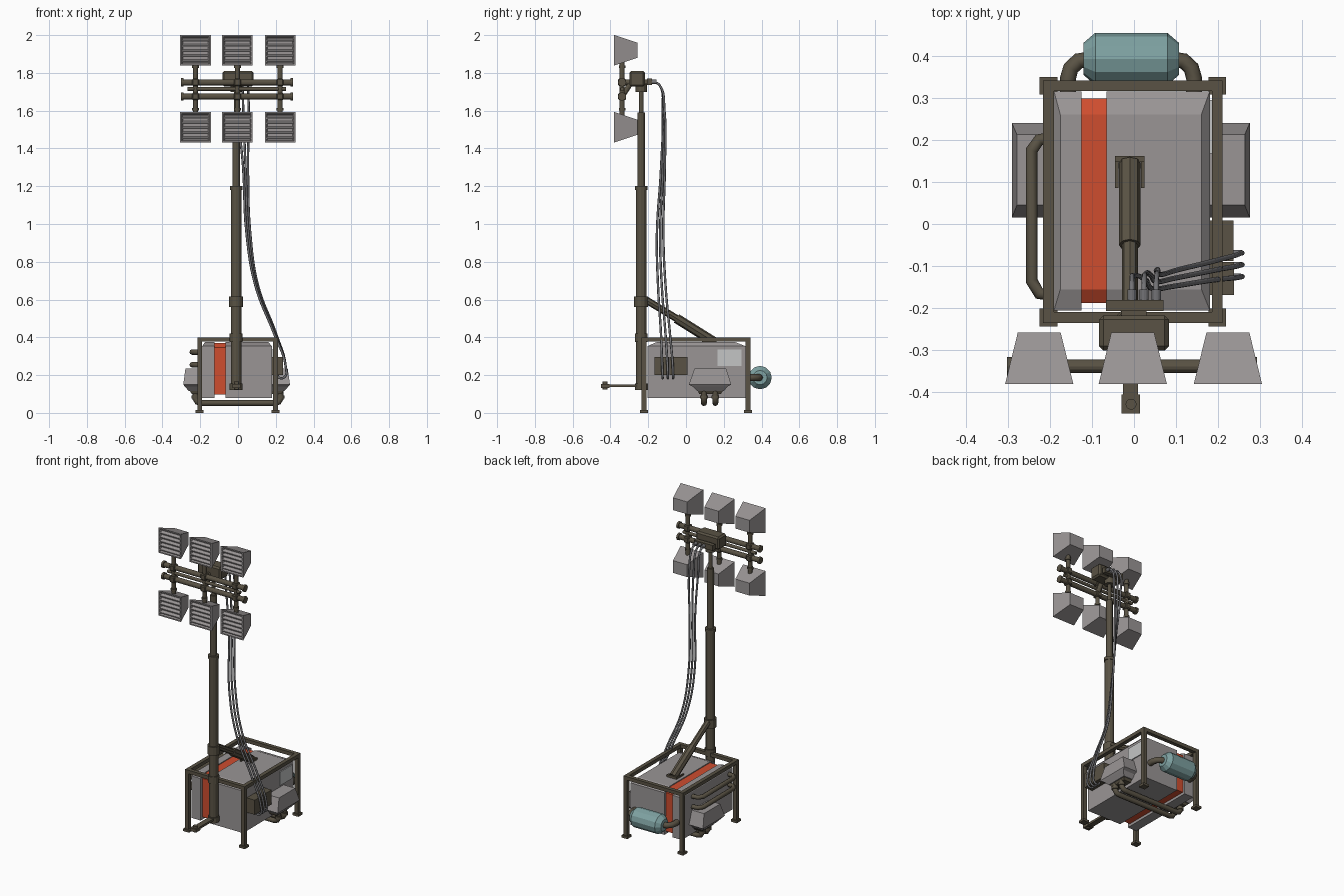
import bpy, bmesh
from mathutils import Vector, Matrix

if "Cube" in bpy.data.objects:
    bpy.data.objects.remove(bpy.data.objects["Cube"], do_unlink=True)


def material(name, rgb):
    m = bpy.data.materials.new(name)
    m.use_nodes = True
    m.diffuse_color = (*rgb, 1)
    m.node_tree.nodes["Principled BSDF"].inputs["Base Color"].default_value = (*rgb, 1)
    return m


FRAME = material("dark olive metal", (0.10, 0.085, 0.058))
GREY = material("grey panel", (0.32, 0.30, 0.30))
ORANGE = material("orange stripe", (0.62, 0.075, 0.028))
TEAL = material("teal tank", (0.21, 0.36, 0.36))
PALE = material("pale plate", (0.55, 0.56, 0.56))
CABLE = material("cable grey", (0.17, 0.17, 0.18))


def finish(name, mesh, mat):
    mesh.materials.clear()
    mesh.materials.append(mat)
    obj = bpy.data.objects.new(name, mesh)
    bpy.context.collection.objects.link(obj)
    return obj


def from_bmesh(name, bm, mat):
    bmesh.ops.recalc_face_normals(bm, faces=bm.faces)
    mesh = bpy.data.meshes.new(name)
    bm.to_mesh(mesh)
    bm.free()
    return finish(name, mesh, mat)


def loft(name, rings, mat, place=Matrix()):
    """Closed solid through rectangles given as (x0, x1, y0, y1, z)."""
    bm = bmesh.new()
    loops = []
    for x0, x1, y0, y1, z in rings:
        corners = ((x0, y0), (x1, y0), (x1, y1), (x0, y1))
        loops.append([bm.verts.new(place @ Vector((x, y, z))) for x, y in corners])
    for a, b in zip(loops, loops[1:]):
        for i in range(4):
            j = (i + 1) % 4
            bm.faces.new((a[i], a[j], b[j], b[i]))
    bm.faces.new(loops[0][::-1])
    bm.faces.new(loops[-1])
    return from_bmesh(name, bm, mat)


def box(name, x0, x1, y0, y1, z0, z1, mat=FRAME, bevel=0.0):
    obj = loft(name, [(x0, x1, y0, y1, z0), (x0, x1, y0, y1, z1)], mat)
    if bevel:
        mod = obj.modifiers.new("bevel", "BEVEL")
        mod.width = bevel
        mod.segments = 1
    return obj


def rod(name, a, b, r, mat=FRAME, sides=12, r2=None):
    a, b = Vector(a), Vector(b)
    d = b - a
    place = Matrix.Translation((a + b) / 2) @ d.to_track_quat("Z", "Y").to_matrix().to_4x4()
    bm = bmesh.new()
    bmesh.ops.create_cone(bm, cap_ends=True, segments=sides, radius1=r,
                          radius2=r if r2 is None else r2, depth=d.length, matrix=place)
    return from_bmesh(name, bm, mat)


def pipe(name, points, r, mat=FRAME, smooth=False):
    curve = bpy.data.curves.new(name, "CURVE")
    curve.dimensions = "3D"
    curve.bevel_depth = r
    curve.bevel_resolution = 2
    curve.use_fill_caps = True
    curve.resolution_u = 6
    s = curve.splines.new("BEZIER" if smooth else "POLY")
    pts = s.bezier_points if smooth else s.points
    pts.add(len(points) - 1)
    for p, co in zip(pts, points):
        if smooth:
            p.co = co
            p.handle_left_type = p.handle_right_type = "AUTO"
        else:
            p.co = (*co, 1)
    tmp = bpy.data.objects.new(name + " path", curve)
    bpy.context.collection.objects.link(tmp)
    dg = bpy.context.evaluated_depsgraph_get()
    mesh = bpy.data.meshes.new_from_object(tmp.evaluated_get(dg))
    bpy.data.objects.remove(tmp, do_unlink=True)
    obj = finish(name, mesh, mat)
    if smooth:
        mesh.shade_smooth()
    return obj


# Generator housing in two halves, with the stripe sunk between them
def housing(name, x0, x1, inner0, inner1, d, mat):
    y0, y1, z0, z1 = -0.205 + d, 0.315 - d, 0.08 + d, 0.375 - d / 3
    loft(name, [(x0, x1, y0, y1, z0), (x0, x1, y0, y1, z1 - 0.022),
                (inner0, inner1, -0.155, 0.26, z1)], mat)


housing("housing_left", -0.19, -0.125, -0.175, -0.125, 0, GREY)
housing("housing_right", -0.065, 0.18, -0.065, 0.16, 0, GREY)
housing("housing_stripe", -0.125, -0.065, -0.125, -0.065, 0.017, ORANGE)

# Roll frame with feet
FX, FY, T = (-0.203, 0.198), (-0.222, 0.328), 0.0125
for x in FX:
    for y in FY:
        box("frame_post", x - T, x + T, y - T, y + T, 0, 0.4)
        box("frame_foot", x - 0.021, x + 0.021, y - 0.021, y + 0.021, 0, 0.015)
    box("frame_side_rail", x - T, x + T, FY[0], FY[1], 0.377, 0.4)
for y in FY:
    box("frame_cross_rail", FX[0], FX[1], y - T, y + T, 0.377, 0.4)

# Side vent hoods
for s, edge in ((1, 0.275), (-1, 0.29)):
    def ring(inner, outer, y0, y1, z):
        a, b = sorted((s * inner, s * outer))
        return (a, b, y0, y1, z)
    loft("vent_hood", [ring(0.17, edge - 0.03, 0.06, 0.2, 0.115),
                       ring(0.17, edge - 0.008, 0.035, 0.22, 0.14),
                       ring(0.17, edge, 0.015, 0.24, 0.15),
                       ring(0.17, edge - 0.012, 0.045, 0.212, 0.235)], GREY)
    loft("vent_base", [ring(0.18, edge - 0.045, 0.07, 0.185, 0.1),
                       ring(0.18, edge - 0.03, 0.06, 0.2, 0.125)], FRAME)

# Pipes running under the housing between the vents
for y in (0.095, 0.155):
    half = [(0.225, y, 0.12), (0.225, y, 0.075), (0.215, y, 0.058), (0.195, y, 0.052)]
    pipe("underside_pipe", half + [(-x, py, z) for x, py, z in reversed(half)], 0.016)
    for x in (-0.225, 0.225):
        rod("pipe_collar", (x, y, 0.075), (x, y, 0.092), 0.021)

# Guard tubes on the plain side
for z in (0.255, 0.322):
    pipe("guard_tube", [(-0.185, -0.17, z), (-0.225, -0.165, z), (-0.243, -0.135, z),
                        (-0.243, 0.175, z), (-0.225, 0.2, z), (-0.185, 0.205, z)], 0.0145)

# Socket boxes and plate on the cable side
box("socket_box_front", 0.17, 0.238, -0.168, -0.09, 0.2, 0.295)
box("socket_box_rear", 0.17, 0.236, -0.088, 0.008, 0.2, 0.295)
box("side_plate", 0.178, 0.186, 0.167, 0.295, 0.247, 0.335, PALE)

# Rear tank and its pipes
rod("rear_tank", (-0.092, 0.392, 0.187), (0.079, 0.392, 0.187), 0.062, TEAL)
rod("tank_cap_left", (-0.092, 0.392, 0.187), (-0.12, 0.392, 0.187), 0.062, TEAL, r2=0.038)
rod("tank_cap_right", (0.079, 0.392, 0.187), (0.107, 0.392, 0.187), 0.062, TEAL, r2=0.038)
for s in (-1, 1):
    pipe("tank_pipe", [(-0.007 + s * x, y, 0.187) for x, y in
                       ((0.1, 0.39), (0.125, 0.387), (0.143, 0.37), (0.15, 0.345), (0.15, 0.305))], 0.019)

# Telescopic mast
MX, MY = -0.01, -0.237
for part, z0, z1, r in (("mast_lower", 0.12, 1.19, 0.028), ("mast_upper", 1.19, 1.59, 0.02),
                        ("mast_tip", 1.59, 1.74, 0.011), ("mast_foot_collar", 0.12, 0.155, 0.034),
                        ("mast_frame_collar", 0.375, 0.42, 0.034), ("mast_brace_collar", 0.56, 0.615, 0.037),
                        ("mast_joint_collar", 1.18, 1.2, 0.033), ("mast_head_collar", 1.7, 1.74, 0.03)):
    rod(part, (MX, MY, z0), (MX, MY, z1), r)

# Tow arm
box("tow_arm", MX - 0.016, MX + 0.02, -0.43, MY, 0.137, 0.151)
box("tow_end", MX - 0.02, MX + 0.024, -0.45, -0.405, 0.132, 0.152)
rod("tow_pin", (-0.007, -0.428, 0.125), (-0.007, -0.428, 0.165), 0.013)

# Diagonal brace
top, mid, low = (MX, -0.21, 0.597), (MX, -0.05, 0.5), (MX, 0.145, 0.378)
rod("brace_thin", top, mid, 0.019, sides=8)
rod("brace_thick", mid, low, 0.026, sides=8)
for x in (-0.045, 0.017):
    box("brace_lug", x, x + 0.008, 0.085, 0.16, 0.36, 0.385)
box("brace_stop", -0.045, 0.025, 0.147, 0.162, 0.36, 0.39)

# Mast head and cable connector
box("head_box", -0.083, 0.083, -0.3, -0.217, 1.727, 1.81, bevel=0.01)
box("connector_bar", -0.066, 0.07, -0.206, -0.18, 1.735, 1.77)
box("connector_link", -0.03, 0.03, -0.22, -0.2, 1.74, 1.765)

# Lamp crossbars
BY = -0.338
for z in (1.675, 1.75):
    rod("crossbar", (-0.295, BY, z), (0.285, BY, z), 0.016)
    for x, d in ((-0.302, 0.014), (0.292, -0.014)):
        rod("crossbar_end", (x, BY, z), (x + d, BY, z), 0.022)
    rod("head_link", (0, BY, z), (0, -0.29, z + (1.75 - z)), 0.014)
rod("thin_crossbar", (-0.268, BY, 1.714), (0.255, BY, 1.714), 0.01)


# Lamps with recessed louvred faces
def lamp(x, z):
    place = Matrix.Translation((x, 0, z)) @ Matrix.Rotation(1.5708, 4, "X")
    loft("lamp_housing", [(-a, a, -b, b, d) for a, b, d in
                          ((0.051, 0.04, 0.258), (0.081, 0.081, 0.38), (0.073, 0.073, 0.38),
                           (0.066, 0.066, 0.36))], GREY, place)
    for i in range(5):
        h = -0.054 + i * 0.027
        loft("lamp_louvre", [(-0.072, 0.072, h, h + 0.006, 0.358),
                             (-0.072, 0.072, h - 0.009, h - 0.003, 0.379)], GREY, place)


for x in (-0.225, -0.003, 0.223):
    rod("lamp_post", (x, BY, 1.57), (x, BY, 1.86), 0.013)
    for z in (1.675, 1.75):
        box("lamp_clamp", x - 0.018, x + 0.018, BY - 0.021, BY + 0.021, z - 0.019, z + 0.019, bevel=0.005)
    for z in (1.6, 1.825):
        rod("lamp_swivel", (x, BY, z), (x, BY, z + 0.014), 0.018)
    lamp(x, 1.92)
    lamp(x, 1.512)

# Hanging cables from the head to the socket boxes
for i, x in enumerate((-0.005, 0.024, 0.053)):
    k = i - 1
    rod("cable_plug", (x, -0.185, 1.753), (x, -0.155, 1.753), 0.011, CABLE)
    pipe("cable", [(x, -0.17, 1.753), (x, -0.14, 1.735), (x + 0.004, -0.119 + k * 0.005, 1.6),
                   (0.04 + k * 0.013, -0.122 + k * 0.01, 1.3),
                   (0.055 + k * 0.01, -0.137 + k * 0.017, 0.95),
                   (0.1 + k * 0.007, -0.128 + k * 0.02, 0.67),
                   (0.2 + k * 0.005, -0.108 + k * 0.024, 0.41),
                   (0.252, -0.098 + k * 0.028, 0.25), (0.247, -0.096 + k * 0.028, 0.19),
                   (0.215, -0.096 + k * 0.028, 0.188), (0.208, -0.096 + k * 0.028, 0.21)],
         0.0062, CABLE, smooth=True)
